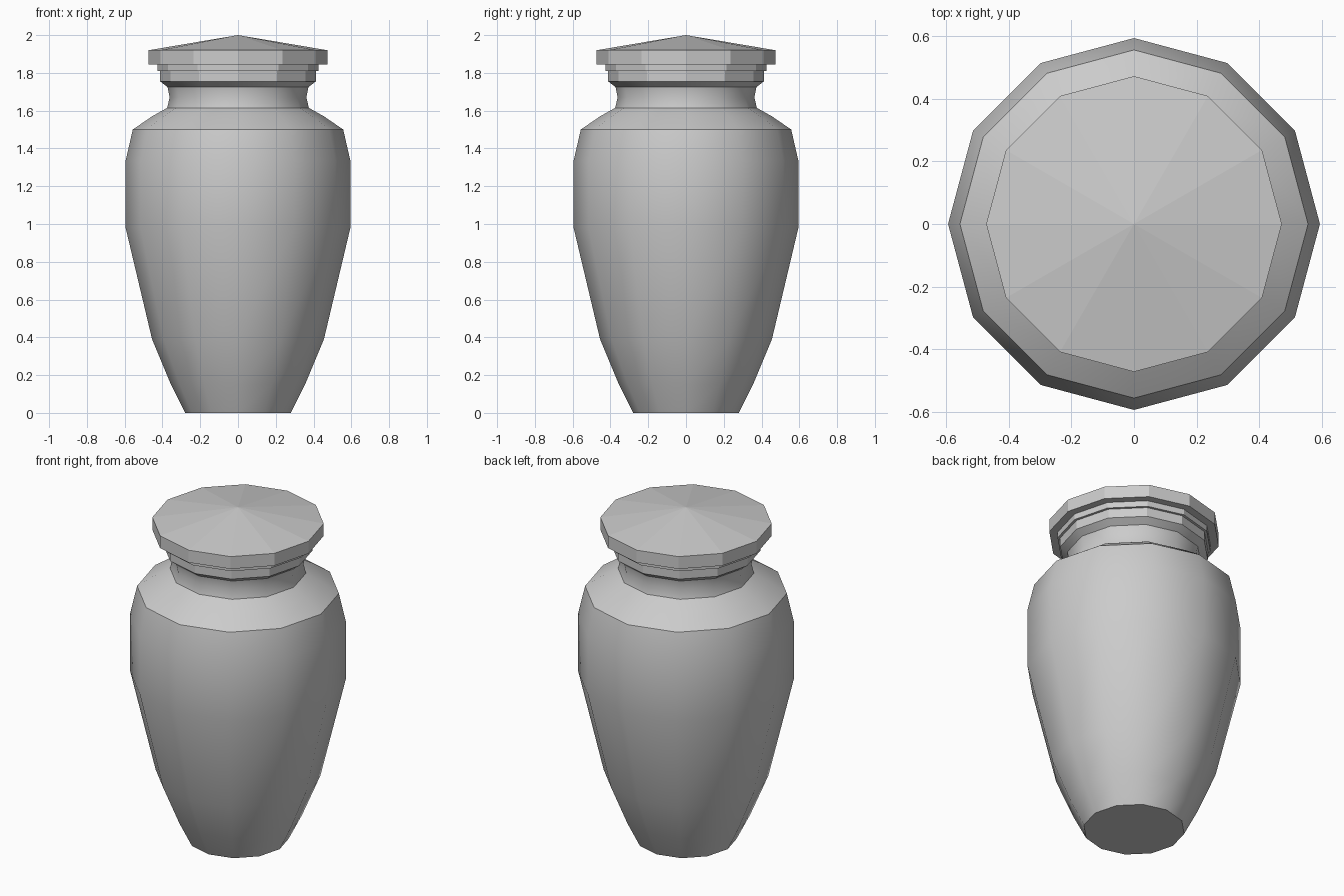
import bpy, bmesh
from math import sin, cos, tau, radians

if "Cube" in bpy.data.objects:
    bpy.data.objects.remove(bpy.data.objects["Cube"])

SIDES = 12


def lathe(name, profile, smooth):
    """Revolve (radius, height) points around z; radius 0 makes a pole."""
    bm = bmesh.new()
    rings = []
    for r, z in profile:
        if r == 0:
            rings.append([bm.verts.new((0, 0, z))] * SIDES)
        else:
            rings.append([bm.verts.new((r * cos(tau * i / SIDES), r * sin(tau * i / SIDES), z))
                          for i in range(SIDES)])
    for a, b in zip(rings, rings[1:]):
        for i in range(SIDES):
            j = (i + 1) % SIDES
            bm.faces.new(dict.fromkeys((a[i], a[j], b[j], b[i])))
    # flat cap under an open foot
    if profile[0][0] > 0:
        bm.faces.new(rings[0][::-1])
    bmesh.ops.recalc_face_normals(bm, faces=bm.faces)
    mesh = bpy.data.meshes.new(name)
    bm.to_mesh(mesh)
    bm.free()
    obj = bpy.data.objects.new(name, mesh)
    bpy.context.collection.objects.link(obj)
    if smooth:
        bpy.ops.object.select_all(action='DESELECT')
        obj.select_set(True)
        bpy.context.view_layer.objects.active = obj
        bpy.ops.object.shade_smooth_by_angle(angle=radians(35))
    return obj


# Body: foot, belly, shoulder, neck and flared mouth
lathe("urn_body", [
    (0.28, 0), (0.355, 0.15), (0.455, 0.39), (0.595, 0.98), (0.595, 1.335),
    (0.557, 1.50), (0.455, 1.57), (0.375, 1.615), (0.362, 1.67),
    (0.373, 1.725), (0.412, 1.755)], True)

# Lid: stepped collar, wide rim and shallow conical top
lathe("urn_lid", [
    (0.412, 1.755), (0.412, 1.81), (0.427, 1.81), (0.427, 1.845),
    (0.473, 1.845), (0.473, 1.92), (0, 2.0)], False)
